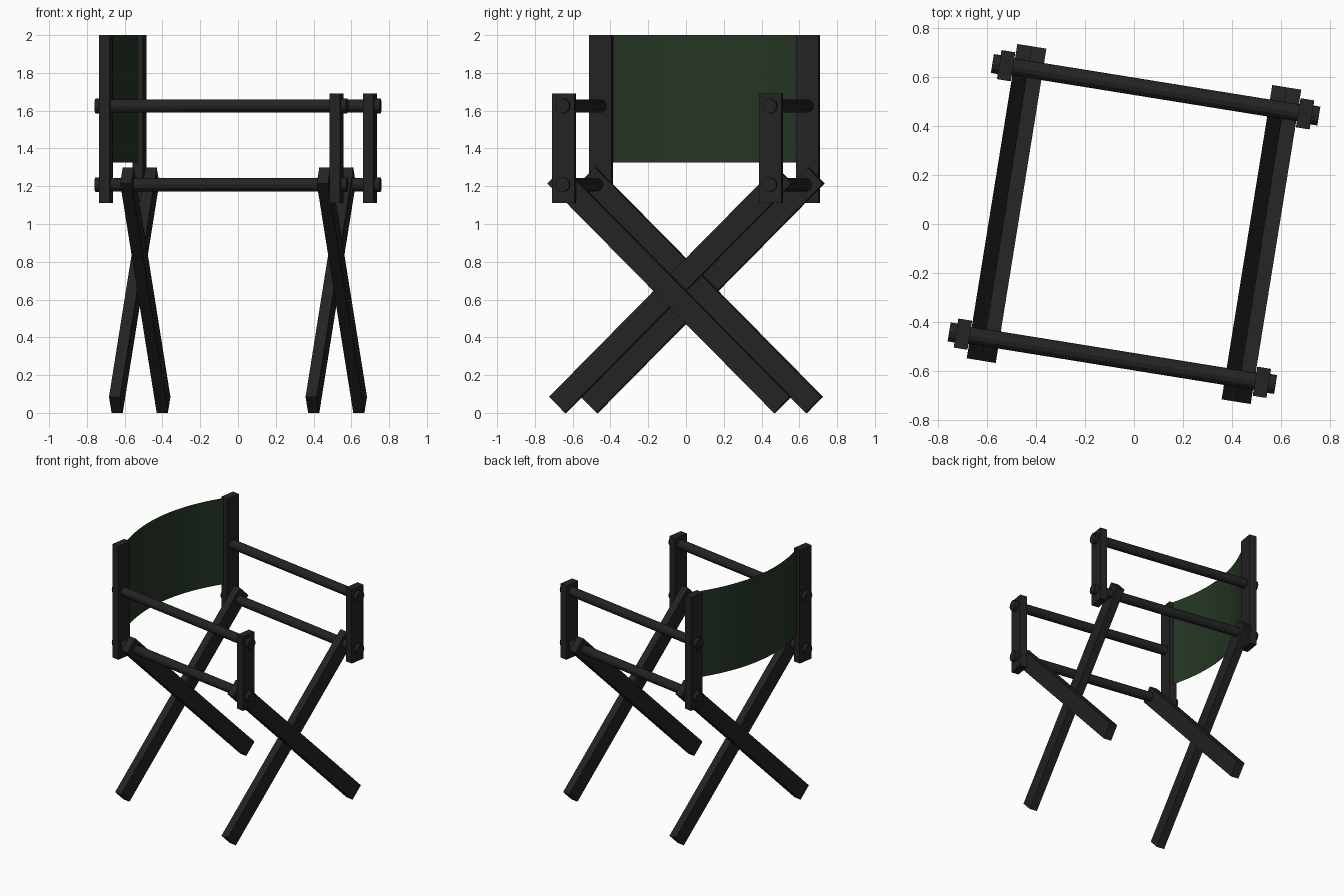
import bpy, bmesh, math
from mathutils import Matrix, Vector

if "Cube" in bpy.data.objects:
    bpy.data.objects.remove(bpy.data.objects["Cube"], do_unlink=True)

# The chair faces local +x and stands slightly turned
TURN = Matrix.Rotation(math.radians(-9.15), 4, 'Z')


def material(name, colour):
    m = bpy.data.materials.new(name)
    m.use_nodes = True
    m.diffuse_color = colour
    bsdf = next(n for n in m.node_tree.nodes if n.type == 'BSDF_PRINCIPLED')
    bsdf.inputs["Base Color"].default_value = colour
    return m


WOOD = material("black wood", (0.017, 0.017, 0.017, 1))
CLOTH = material("dark green cloth", (0.018, 0.037, 0.018, 1))


def finish(name, bm, mat):
    bm.transform(TURN)
    mesh = bpy.data.meshes.new(name)
    bm.to_mesh(mesh)
    bm.free()
    mesh.materials.append(mat)
    ob = bpy.data.objects.new(name, mesh)
    bpy.context.collection.objects.link(ob)
    return ob


def box(name, centre, size, tilt=0):
    bm = bmesh.new()
    bmesh.ops.create_cube(bm, size=1, matrix=Matrix.Translation(centre)
                          @ Matrix.Rotation(tilt, 4, 'X')
                          @ Matrix.Diagonal((*size, 1)))
    return finish(name, bm, WOOD)


def rod(name, centre, radius, length):
    bm = bmesh.new()
    bmesh.ops.create_cone(bm, cap_ends=True, segments=12, radius1=radius,
                          radius2=radius, depth=length,
                          matrix=Matrix.Translation(centre)
                          @ Matrix.Rotation(math.pi / 2, 4, 'Y'))
    return finish(name, bm, WOOD)


POST_X, POST_Y, LOW = 0.618, 0.555, 1.11
LEG_X, LEG_Z = 0.527, 0.65

for side, y in (("right", -POST_Y), ("left", POST_Y)):
    # Tall back posts and short front posts
    for end, x, top in (("back", -POST_X, 2.0), ("front", POST_X, 1.69)):
        box(f"{end}_{side}_post", (x, y, (LOW + top) / 2), (0.057, 0.12, top - LOW))
    # Arm and seat rods with peg ends outside the posts
    for kind, z in (("arm", 1.625), ("seat", 1.208)):
        rod(f"{side}_{kind}_rod", (0, y, z), 0.035, 1.28)
        for end, s in (("back", -1), ("front", 1)):
            rod(f"{side}_{kind}_{end}_peg", (s * 0.655, y, z), 0.039, 0.04)

# Crossed legs, two side by side at the front and back
for end, x in (("back", -LEG_X), ("front", LEG_X)):
    for side, s in (("right", 1), ("left", -1)):
        box(f"{end}_{side}_leg", (x + s * 0.03, 0, LEG_Z),
            (0.06, 1.718, 0.12), -s * math.pi / 4)

# Curved cloth backrest, a thin sheet bowed backwards
HALF, BOW, STEPS = 0.49, 0.11, 24
bm = bmesh.new()
rows = []
for i in range(STEPS + 1):
    t = 2 * i / STEPS - 1
    x = -POST_X - BOW * (1 - t * t)
    rows.append([bm.verts.new((x, t * HALF, z)) for z in (1.325, 2.0)])
for a, b in zip(rows, rows[1:]):
    bm.faces.new((a[0], b[0], b[1], a[1])).smooth = True
finish("cloth_backrest", bm, CLOTH)
